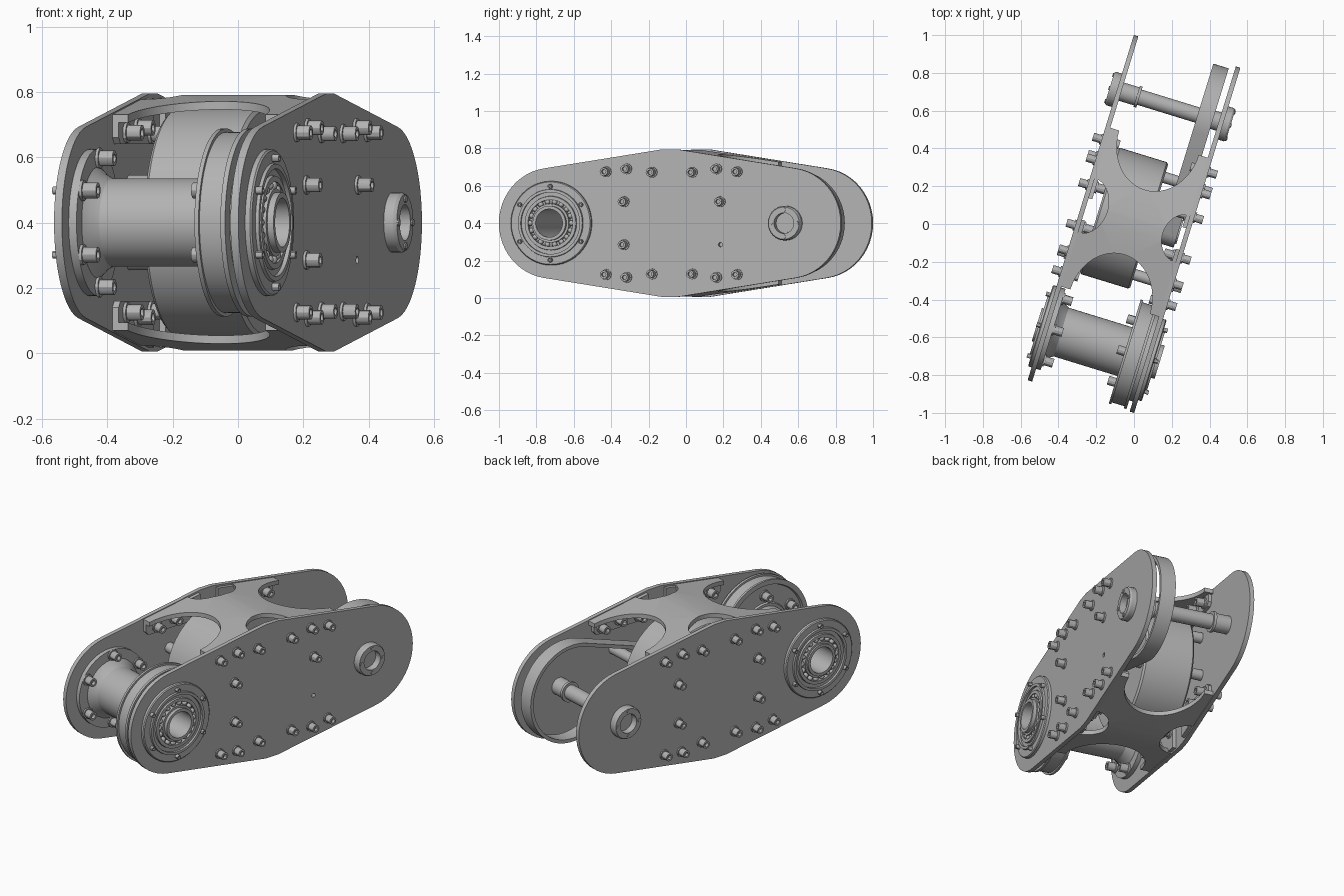
import bpy, bmesh, math
from math import sin, cos, pi
from mathutils import Vector, Matrix

if "Cube" in bpy.data.objects:
    bpy.data.objects.remove(bpy.data.objects["Cube"])

YAW = -math.radians(17.1)      # the whole link is turned about z
MID = 0.4                      # height of the centre line
FRONT, REAR = -0.66, 0.65      # joint positions along the link
INNER, OUTER = 0.27, 0.295     # side plate faces

grey = bpy.data.materials.new("machined grey")
grey.use_nodes = True
grey.diffuse_color = (0.45, 0.45, 0.45, 1)
grey.node_tree.nodes["Principled BSDF"].inputs["Base Color"].default_value = (0.45, 0.45, 0.45, 1)
parts = []


def finish(name, bm):
    bmesh.ops.recalc_face_normals(bm, faces=bm.faces)
    mesh = bpy.data.meshes.new(name)
    bm.to_mesh(mesh)
    bm.free()
    mesh.materials.append(grey)
    obj = bpy.data.objects.new(name, mesh)
    obj.rotation_euler.z = YAW
    bpy.context.collection.objects.link(obj)
    parts.append(obj)
    return obj


def lathe(name, profile, spots, sides=(1,), steps=32):
    """Spin a closed (x, radius) profile about the cross axis at each (y, z) spot."""
    bm = bmesh.new()
    for side in sides:
        for y, z in spots:
            rings = []
            for x, r in profile:
                rings.append([bm.verts.new((side * x, y + r * cos(2 * pi * k / steps),
                                            z + r * sin(2 * pi * k / steps))) for k in range(steps)])
            for a, b in zip(rings, rings[1:] + rings[:1]):
                for k in range(steps):
                    j = (k + 1) % steps
                    bm.faces.new((a[k], a[j], b[j], b[k]))
    bmesh.ops.remove_doubles(bm, verts=bm.verts, dist=0.00001)
    return finish(name, bm)


def solid(x0, x1, r):
    return [(x0, 0), (x0, r), (x1, r), (x1, 0)]


def arc(y, z, ry, rz, a0, a1, n=24):
    return [(y + ry * cos(a0 + (a1 - a0) * k / n), z + rz * sin(a0 + (a1 - a0) * k / n))
            for k in range(n + 1)]


def circle(y, z, r, n=40):
    return arc(y, z, r, r, 0, 2 * pi * (n - 1) / n, n - 1)


def filled(loops, place):
    """Flat face bounded by the first loop with the other loops as holes."""
    bm = bmesh.new()
    for loop in loops:
        vs = [bm.verts.new(place(p, q)) for p, q in loop]
        for a, b in zip(vs, vs[1:] + vs[:1]):
            bm.edges.new((a, b))
    bmesh.ops.triangle_fill(bm, edges=bm.edges, use_beauty=True, use_dissolve=False)
    return bm


def thicken(bm, offset):
    new = bmesh.ops.extrude_face_region(bm, geom=bm.faces[:])["geom"]
    bmesh.ops.translate(bm, vec=offset, verts=[v for v in new if isinstance(v, bmesh.types.BMVert)])


def sheet(name, loops, x0, x1):
    bm = filled(loops, lambda y, z: (x0, y, z))
    thicken(bm, (x1 - x0, 0, 0))
    return finish(name, bm)


def hip(y):
    return 0.395 - max(0, abs(y) - 0.04) * 0.155


# Side plates: two round ends joined by shallow hips
tilt = math.radians(81.5)
outline = (arc(0.66, MID, 0.296, 0.296, -tilt, tilt) + [(0.04, MID + 0.395), (-0.04, MID + 0.395)]
           + arc(-0.66, MID, 0.296, 0.296, pi - tilt, pi + tilt) + [(-0.04, MID - 0.395), (0.04, MID - 0.395)])
bore = circle(FRONT, MID, 0.17)
sheet("left_side_plate", [outline, bore, circle(0.283, 0.285, 0.012, 12)], INNER, OUTER)
sheet("right_side_plate", [outline, bore], -OUTER, -INNER)

# Cross braces: X-shaped sheets bent over the hips, top and bottom
for name, s in (("top_brace", 1), ("bottom_brace", -1)):
    loop = (arc(0.27, 0.0, 0.11, 0.13, 1.5 * pi, 0.5 * pi) + [(0.27, 0.45)]
            + arc(0, 0.45, 0.22, 0.26, 0, -pi)
            + [(-0.27, 0.45)] + arc(-0.27, 0.02, 0.115, 0.15, 0.5 * pi, -0.5 * pi)
            + [(-0.27, -0.43)] + arc(0, -0.43, 0.22, 0.26, pi, 0) + [(0.27, -0.43)])
    bm = filled([loop], lambda x, y: (x, y, 0))
    for cut in (-0.04, 0.04):
        bmesh.ops.bisect_plane(bm, geom=bm.verts[:] + bm.edges[:] + bm.faces[:],
                               plane_co=(0, cut, 0), plane_no=(0, 1, 0))
    for v in bm.verts:
        v.co.z = MID + s * (hip(v.co.y) - 0.004)
    thicken(bm, (0, 0, -s * 0.025))
    finish(name, bm)

    # Bolted flanges that hang from the brace against each plate
    for side in (-1, 1):
        for e in (-1, 1):
            flange = [(e * 0.06, MID + s * 0.26), (e * 0.06, MID + s * (hip(0.06) - 0.01)),
                      (e * 0.43, MID + s * (hip(0.43) - 0.01)), (e * 0.43, MID + s * 0.26),
                      (e * 0.41, MID + s * 0.24), (e * 0.08, MID + s * 0.24)]
            sheet(name + "_flange", [flange], side * 0.25, side * INNER)


# Socket-head bolts
def bolt(x, d=1, size=1.0):
    shape = [(0, 0), (0, .029), (.008, .029), (.008, .022), (.048, .022),
             (.048, .012), (.03, .012), (.03, 0)]
    return [(x + d * a * size, r * size) for a, r in shape]


rows = [(y, MID + s * h) for s in (-1, 1) for y, h in
        ((-.355, .275), (-.24, .29), (-.098, .272), (.127, .272), (.263, .29), (.378, .275))]
mounts = [(y, MID + h) for y in (-.255, .283) for h in (-.115, .115)]
lathe("plate_bolts", bolt(OUTER), rows, (1, -1), 12)
lathe("inner_bolts", bolt(0.25, -1, 1.1), rows, (1, -1), 12)
lathe("left_mount_bolts", bolt(OUTER), mounts[:2] + mounts[3:], (1,), 12)
lathe("right_mount_bolts", bolt(OUTER), mounts, (-1,), 12)

# Motor drum with standoffs and pinion
lathe("motor_drum", [(-.2, 0), (-.2, .34), (-.19, .35), (.07, .35), (.08, .34), (.08, 0)],
      [(0.014, MID)], steps=64)
lathe("standoffs_left", solid(0.07, INNER, 0.03), mounts, (1,), 16)
lathe("standoffs_right", solid(0.19, INNER, 0.03), mounts, (-1,), 16)
lathe("pinion", [(.08, 0), (.08, .045), (.14, .045), (.14, .065), (.245, .065), (.245, 0)], [(0.03, MID)])


# Drive belt: tapered loop from the pinion round the rear joint
def loop_round(y1, r1, y2, r2):
    b = math.acos((r1 - r2) / (y1 - y2))
    return (arc(y1, MID, r1, r1, b - pi, pi - b, 48)
            + arc(y2, MID, r2, r2, pi - b, pi + b, 12))


sheet("drive_belt", [loop_round(REAR, .285, .03, .088), loop_round(REAR, .265, .03, .067)], .152, .237)

# Rear cross shaft, collars and hubs
rear = [(REAR, MID)]
lathe("rear_shaft", solid(-.3, .3, .042), rear)
lathe("shaft_collars", [(.17, 0), (.17, .058), (.185, .058), (.185, .05), (.3, .05), (.3, 0)], rear, (1, -1))
lathe("rear_hubs", [(.29, .055), (.29, .092), (.325, .092), (.335, .086), (.335, .055)], rear, (1, -1))
lathe("hub_screws", solid(.33, .34, .011),
      [(REAR + .072 * cos(k * pi / 2), MID + .072 * sin(k * pi / 2)) for k in range(4)], (1, -1), 10)

# Front spool: hollow tube with a flared flange on one end
front = [(FRONT, MID)]
lathe("front_spool", [(-.335, .075), (-.335, .092), (-.275, .092), (-.275, .225), (-.245, .225),
                      (-.245, .17), (-.225, .15), (-.2, .135), (.18, .135), (.18, .092),
                      (.345, .092), (.345, .075)], front, steps=48)
lathe("front_pulley", [(.155, .13), (.155, .15), (.165, .155), (.165, .255), (.152, .26), (.152, .288),
                       (.165, .288), (.165, .277), (.235, .277), (.235, .288), (.25, .288),
                       (.25, .24), (.27, .24), (.27, .13)], front, steps=64)

# Front bearings outside each plate
lathe("bearing_housings", [(.26, .165), (.26, .17), (.29, .17), (.29, .225), (.31, .225), (.315, .22),
                           (.315, .182), (.325, .18), (.325, .165)], front, (1, -1), 48)
lathe("bearing_outer_races", [(.26, .125), (.26, .166), (.312, .166), (.312, .145), (.322, .143),
                              (.322, .125)], front, (1, -1), 48)
lathe("bearing_inner_races", [(.26, .09), (.26, .104), (.325, .104), (.325, .09)], front, (1, -1), 48)
lathe("bearing_backs", [(.255, .09), (.255, .168), (.29, .168), (.29, .09)], front, (1, -1), 48)
bm = bmesh.new()
for side in (-1, 1):
    for k in range(18):
        a = 2 * pi * k / 18
        spot = Vector((side * .308, FRONT + .115 * cos(a), MID + .115 * sin(a)))
        bmesh.ops.create_icosphere(bm, subdivisions=2, radius=.015, matrix=Matrix.Translation(spot))
finish("bearing_balls", bm)

# Bolt circles round the front joint
ring = [(FRONT + .197 * cos(pi / 6 + k * pi / 3), MID + .197 * sin(pi / 6 + k * pi / 3)) for k in range(6)]
lathe("housing_bolts", bolt(.31, 1, .55), ring, (1, -1), 12)
lathe("spool_flange_bolts", bolt(-.245, 1, 1.1), ring, (1,), 12)
lathe("pulley_bolts", bolt(.165, -1, 1.1), ring, (1,), 12)

# Smooth round surfaces, keep edges sharp
bpy.ops.object.select_all(action='DESELECT')
for obj in parts:
    obj.select_set(True)
bpy.context.view_layer.objects.active = parts[0]
bpy.ops.object.shade_smooth_by_angle(angle=math.radians(30))
